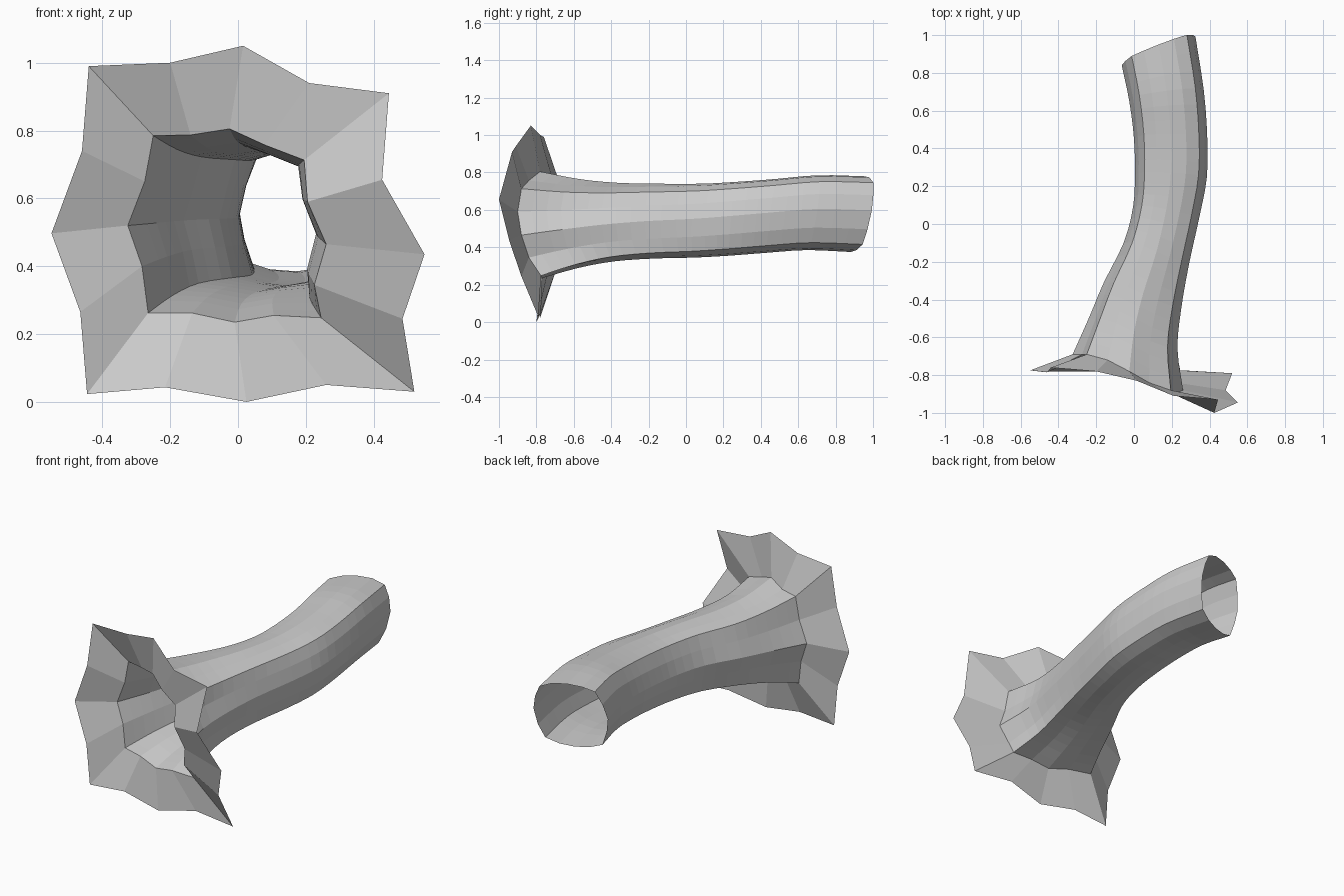
import bpy
from mathutils import Vector

# Ragged outer rim of the mouth, clockwise from top left
OUTER = [(-.44, -.76, .99), (-.20, -.78, 1.0), (.015, -.83, 1.05), (.21, -.91, .94),
         (.445, -.93, .91), (.425, -1.0, .655), (.55, -.945, .435), (.485, -.88, .245),
         (.52, -.79, .03), (.26, -.775, .05), (.025, -.80, 0), (-.215, -.78, .043),
         (-.445, -.78, .023), (-.465, -.785, .265), (-.55, -.775, .497), (-.46, -.785, .74)]
# Edge where the mouth meets the tunnel
INNER = [(-.25, -.69, .785), (-.14, -.72, .787), (-.025, -.78, .805), (.08, -.84, .757),
         (.195, -.88, .713), (.205, -.90, .59), (.26, -.88, .465), (.225, -.84, .345),
         (.245, -.775, .248), (.105, -.78, .255), (-.01, -.77, .235), (-.135, -.74, .262),
         (-.265, -.70, .262), (-.283, -.695, .40), (-.325, -.69, .52), (-.275, -.69, .65)]
# Unit cross-section of the tunnel (across, up)
SECTION = [(-.73, .84), (-.40, .95), (0, 1), (.42, .97), (.77, .83), (.92, .5), (1, .1), (.93, -.4),
           (.77, -.8), (.4, -.95), (0, -1), (-.4, -.97), (-.77, -.85), (-.93, -.4), (-1, 0), (-.9, .45)]
# Path stations: left x, left y, right x, right y, bottom z, top z
STATIONS = [(-.325, -.69, .26, -.88, .235, .805), (-.24, -.50, .23, -.66, .29, .765),
            (-.16, -.31, .25, -.45, .325, .745), (-.055, -.10, .29, -.22, .34, .74),
            (-.005, .09, .345, .03, .345, .74), (.005, .26, .385, .24, .355, .75),
            (0, .45, .388, .45, .37, .765), (-.025, .65, .37, .70, .385, .785),
            (-.065, .84, .325, .99, .375, .78)]
SUB = 3


def spline(f):
    """Catmull-Rom sample of the stations."""
    last = len(STATIONS) - 1
    i = min(int(f), last - 1)
    t = f - i
    b, c = STATIONS[i], STATIONS[i + 1]
    a = STATIONS[i - 1] if i > 0 else [2 * p - q for p, q in zip(b, c)]
    d = STATIONS[i + 2] if i + 2 <= last else [2 * q - p for p, q in zip(b, c)]
    return [.5 * (2 * q + (r - p) * t + (2 * p - 5 * q + 4 * r - s) * t * t
                  + (3 * q - p - 3 * r + s) * t ** 3) for p, q, r, s in zip(a, b, c, d)]


def ring(f):
    lx, ly, rx, ry, zb, zt = spline(f)
    pitch = .035 * f / (len(STATIONS) - 1)
    return [Vector(((lx + rx) / 2 + u * (rx - lx) / 2,
                    (ly + ry) / 2 + u * (ry - ly) / 2 + v * pitch,
                    (zb + zt) / 2 + v * (zt - zb) / 2)) for u, v in SECTION]


def loft(name, rings):
    n = len(SECTION)
    verts = [p for r in rings for p in r]
    faces = [(k * n + i, k * n + (i + 1) % n, (k + 1) * n + (i + 1) % n, (k + 1) * n + i)
             for k in range(len(rings) - 1) for i in range(n)]
    mesh = bpy.data.meshes.new(name)
    mesh.from_pydata(verts, [], faces)
    obj = bpy.data.objects.new(name, mesh)
    bpy.context.collection.objects.link(obj)
    return obj


# Flared mouth
loft("tunnel_mouth", [OUTER, INNER])

# Tunnel: the irregular mouth edge fades into the regular section
start = [Vector(p) - q for p, q in zip(INNER, ring(0))]
steps = (len(STATIONS) - 1) * SUB
rings = []
for k in range(steps + 1):
    fade = (1 - k / steps) ** 3
    rings.append([p + d * fade for p, d in zip(ring(k / SUB), start)])
loft("tunnel_tube", rings)
